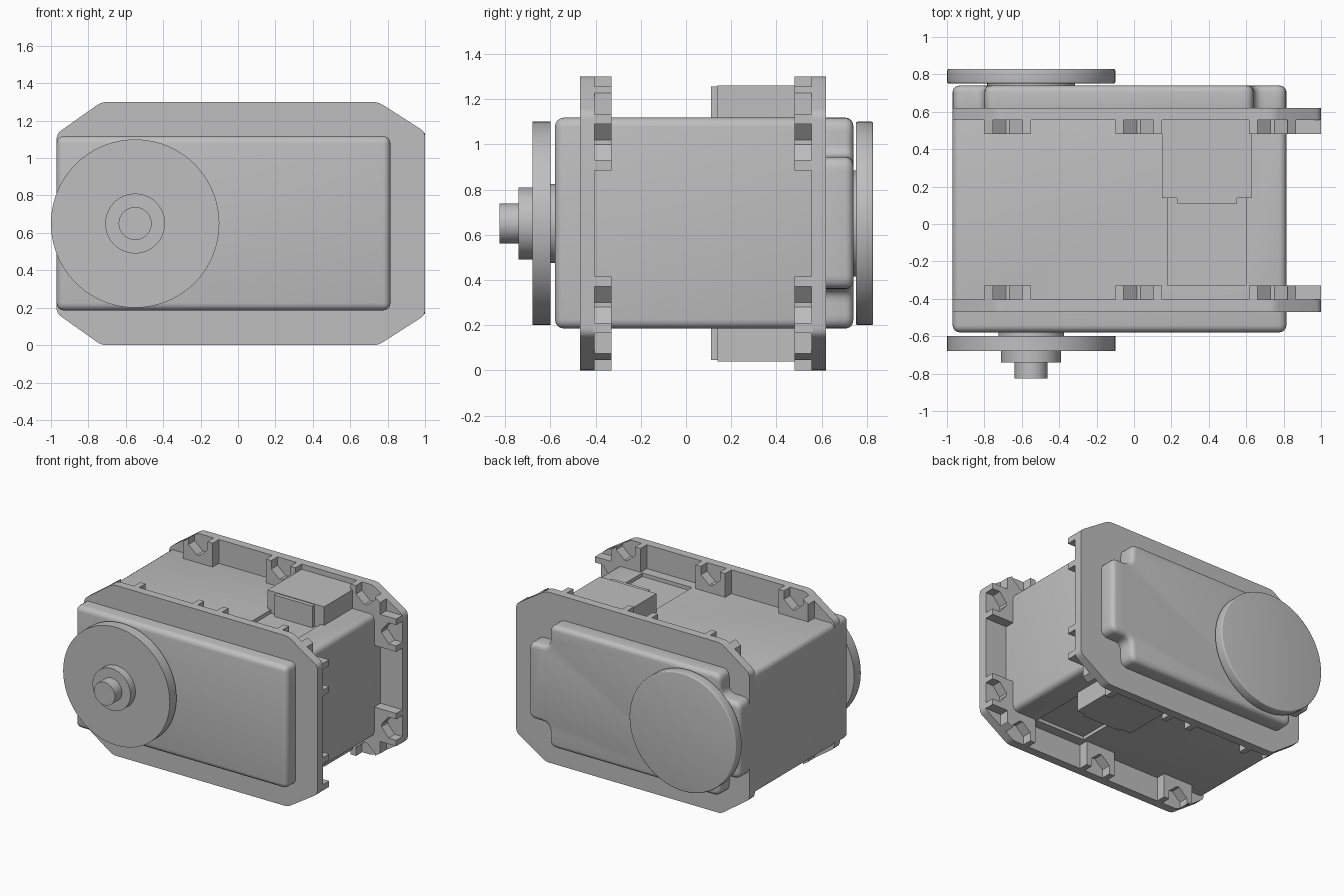
import bpy, bmesh, math
from mathutils import Vector

if "Cube" in bpy.data.objects:
    bpy.data.objects.remove(bpy.data.objects["Cube"])

grey = bpy.data.materials.new("plain grey")
grey.diffuse_color = (0.52, 0.52, 0.52, 1)
grey.use_nodes = True
grey.node_tree.nodes["Principled BSDF"].inputs["Base Color"].default_value = grey.diffuse_color
MID = 0.65  # height of the horizontal symmetry plane


def finish(name, bm, bevel=0.0, cutters=()):
    """Turn a bmesh into a finished, shaded object."""
    bmesh.ops.recalc_face_normals(bm, faces=bm.faces)
    mesh = bpy.data.meshes.new(name)
    bm.to_mesh(mesh)
    bm.free()
    ob = bpy.data.objects.new(name, mesh)
    bpy.context.collection.objects.link(ob)
    mesh.materials.append(grey)
    bpy.ops.object.select_all(action='DESELECT')
    bpy.context.view_layer.objects.active = ob
    ob.select_set(True)
    if bevel:
        m = ob.modifiers.new("bevel", 'BEVEL')
        m.width, m.segments, m.limit_method = bevel, 4, 'ANGLE'
        m.angle_limit = math.radians(40)
        bpy.ops.object.modifier_apply(modifier=m.name)
    for c in cutters:
        m = ob.modifiers.new("cut", 'BOOLEAN')
        m.operation, m.solver, m.object = 'DIFFERENCE', 'EXACT', c
        bpy.ops.object.modifier_apply(modifier=m.name)
        bpy.data.objects.remove(c)
    bpy.ops.object.shade_smooth_by_angle(angle=math.radians(35))
    return ob


def prism(name, pts, y0, y1, bevel=0.0):
    """Extrude an x-z outline along y."""
    bm = bmesh.new()
    face = bm.faces.new([bm.verts.new((x, y0, z)) for x, z in pts])
    ext = bmesh.ops.extrude_face_region(bm, geom=[face])
    verts = [v for v in ext['geom'] if isinstance(v, bmesh.types.BMVert)]
    bmesh.ops.translate(bm, verts=verts, vec=(0, y1 - y0, 0))
    return finish(name, bm, bevel)


def box(name, x, y, z, bevel=0.0, cutters=()):
    bm = bmesh.new()
    bmesh.ops.create_cube(bm, size=1)
    for v in bm.verts:
        v.co = [(a + b) / 2 + c * (b - a) for (a, b), c in zip((x, y, z), v.co)]
    return finish(name, bm, bevel, cutters)


def disc(name, r, y0, y1, bevel=0.0):
    bm = bmesh.new()
    bmesh.ops.create_cone(bm, cap_ends=True, segments=96, radius1=r, radius2=r, depth=y1 - y0)
    for v in bm.verts:
        v.co = (-0.55 + v.co.x, (y0 + y1) / 2 + v.co.z, MID + v.co.y)
    return finish(name, bm, bevel)


def rounded(pts, r, n=5):
    """Round the corners of an outline."""
    out = []
    pts = [Vector(p) for p in pts]
    for i, p in enumerate(pts):
        a = (pts[i - 1] - p).normalized() * r + p
        b = (pts[(i + 1) % len(pts)] - p).normalized() * r + p
        for k in range(n + 1):
            t = k / n
            out.append(a * (1 - t) ** 2 + p * 2 * t * (1 - t) + b * t * t)
    return out


def flip(pts, up):
    return [(x, z if up else 2 * MID - z) for x, z in pts]


# main case with shallow cable recesses above and below
recesses = [box("recess_cutter", (0.18, 0.60), (-0.33, 0.2), z)
            for z in ((1.09, 1.3), (0.0, 0.21))]
for c in recesses:
    c.hide_render = True
box("main_case", (-0.97, 0.815), (-0.58, 0.61), (0.185, 1.118), 0.04, recesses)

# rear cover with notched corners
cover = [(-0.97, 0.36), (-0.80, 0.36), (-0.80, 0.185), (0.64, 0.185), (0.64, 0.36), (0.815, 0.36),
         (0.815, 0.945), (0.64, 0.945), (0.64, 1.118), (-0.80, 1.118), (-0.80, 0.945), (-0.97, 0.945)]
prism("rear_cover", rounded(cover, 0.06), 0.58, 0.74, 0.035)

# mounting flanges with chamfered corners
outline = [(-0.97, 0.17), (-0.73, 0), (0.75, 0), (1.0, 0.16),
           (1.0, 1.14), (0.75, 1.3), (-0.73, 1.3), (-0.97, 1.13)]


def edge_height(x):
    return min(1.3, 1.3 - (x - 0.75) * 0.64, 1.3 + (x + 0.73) * 0.71)


# notch profile of a nut pocket: (offset along edge, depth below edge)
POCKET = [(-0.125, 0), (-0.08, 0), (-0.08, 0.065), (-0.01, 0.125), (0.01, 0.125),
          (0.08, 0.065), (0.08, 0), (0.125, 0)]

for side, plate, tab in (("front", (-0.47, -0.405), (-0.41, -0.33)),
                         ("rear", (0.555, 0.62), (0.48, 0.56))):
    prism(side + "_flange", rounded(outline, 0.03), *plate)
    for up in (True, False):
        # nut pockets along the long edges
        for cx in (-0.675, 0.025, 0.74):
            pts = [(cx + u, min(1.3 - d, edge_height(cx + u))) for u, d in POCKET]
            pts += [(cx + 0.125, 1.08), (cx - 0.125, 1.08)]
            prism(side + "_nut_pocket", flip(pts, up), *tab)
        # nut pockets on the short overhanging edge
        pts = [(1.0 - d, 1.01 + u) for u, d in POCKET] + [(0.80, 1.135), (0.80, 0.885)]
        prism(side + "_end_nut_pocket", flip(pts, up), *tab)

# cable connectors above and below
for label, z, zt in (("top", (1.07, 1.26), (1.07, 1.255)), ("bottom", (0.04, 0.23), (0.045, 0.23))):
    box(label + "_connector", (0.15, 0.63), (0.14, 0.56), z)
    box(label + "_connector_tongue", (0.23, 0.55), (0.11, 0.15), zt)

# front output horn and shaft
disc("front_neck", 0.175, -0.61, -0.57)
disc("front_horn", 0.45, -0.68, -0.60)
disc("front_hub", 0.16, -0.74, -0.67)
disc("front_shaft", 0.088, -0.825, -0.73)

# rear idler horn
disc("rear_neck", 0.235, 0.73, 0.76)
disc("rear_horn", 0.45, 0.752, 0.828, 0.008)
